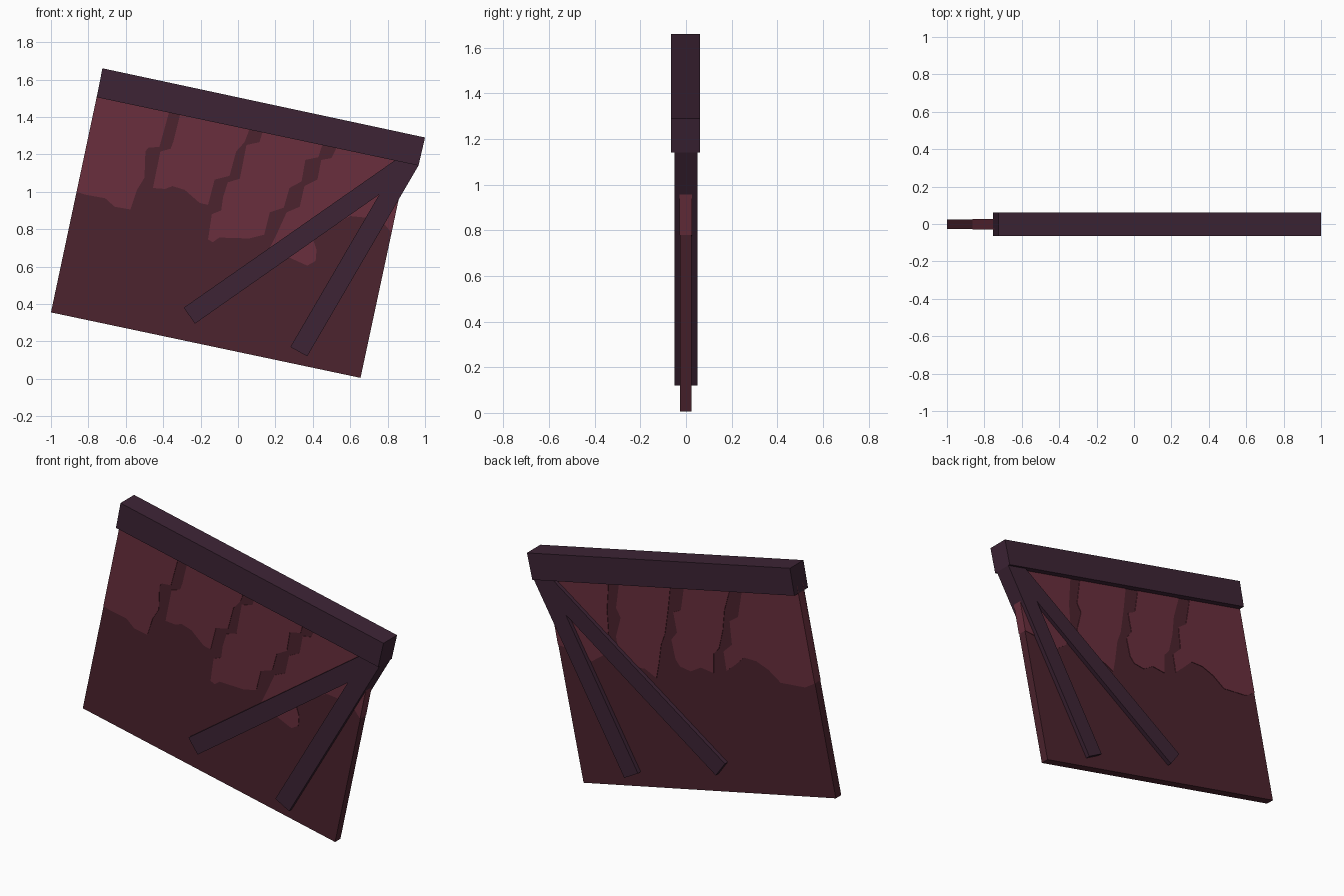
import bpy, bmesh

cube = bpy.data.objects.get("Cube")
if cube:
    bpy.data.objects.remove(cube)


def srgb(*rgb):
    return tuple(((c / 255 + 0.055) / 1.055) ** 2.4 for c in rgb) + (1.0,)


def material(name, colour):
    m = bpy.data.materials.new(name)
    m.use_nodes = True
    m.diffuse_color = colour
    bsdf = next(n for n in m.node_tree.nodes if n.type == 'BSDF_PRINCIPLED')
    bsdf.inputs["Base Color"].default_value = colour
    bsdf.inputs["Roughness"].default_value = 0.9
    return m


PLUM = material("plum frame", srgb(61, 36, 53))
DARK = material("dark maroon", srgb(76, 35, 46))
LIGHT = material("light crimson", srgb(106, 47, 61))


def prism(name, outline, y0, y1, mats):
    """Extrude an x-z outline from y0 to y1."""
    bm = bmesh.new()
    face = bm.faces.new([bm.verts.new((x, y0, z)) for x, z in outline])
    ext = bmesh.ops.extrude_face_region(bm, geom=[face], use_keep_orig=True)
    for v in ext["geom"]:
        if isinstance(v, bmesh.types.BMVert):
            v.co.y = y1
    bmesh.ops.recalc_face_normals(bm, faces=bm.faces)
    me = bpy.data.meshes.new(name)
    bm.to_mesh(me)
    bm.free()
    for m in mats:
        me.materials.append(m)
    ob = bpy.data.objects.new(name, me)
    bpy.context.collection.objects.link(ob)
    return ob


# Top beam
prism("top_beam", [(-0.755, 1.505), (0.965, 1.14), (1.0, 1.29), (-0.725, 1.66)],
      -0.065, 0.062, [PLUM])

# Two braces meeting at the beam's end
prism("braces", [(-0.29, 0.38), (-0.23, 0.295), (0.755, 0.985), (0.28, 0.17),
                 (0.37, 0.12), (0.965, 1.14), (0.95, 1.2), (0.885, 1.2)],
      -0.05, 0.05, [PLUM])

# Cloth panel, with the upper part of both side edges light
panel = prism("cloth_panel", [(-1, 0.355), (0.655, 0.005), (0.821, 0.78), (0.91, 1.2),
                              (-0.745, 1.55), (-0.863, 1.0)],
              -0.026, 0.024, [DARK, LIGHT])
for p in panel.data.polygons:
    if abs(p.normal.y) < 0.5 and p.center.z > 0.85:
        p.material_index = 1


# Light patches: outlines run along the ragged lower edge, ends tucked under the beam
def patch(name, edge, front):
    (xa, za), (xb, zb) = edge[0], edge[-1]
    outline = edge + [(xb + 0.015, zb + 0.07), (xa + 0.015, za + 0.07)]
    y = (-0.029, -0.025) if front else (0.023, 0.027)
    prism(name, outline, *y, [LIGHT])


patch("front_patch_1", [
    (-0.758, 1.495), (-0.863, 1.0), (-0.82, 0.985), (-0.71, 0.965), (-0.66, 0.92),
    (-0.575, 0.905), (-0.54, 1.01), (-0.5, 1.075), (-0.495, 1.215), (-0.48, 1.235),
    (-0.42, 1.24), (-0.37, 1.42)], True)
patch("front_patch_2", [
    (-0.31, 1.41), (-0.345, 1.27), (-0.36, 1.23), (-0.415, 1.215), (-0.455, 1.02),
    (-0.39, 1.015), (-0.35, 1.03), (-0.285, 1.01), (-0.205, 0.94), (-0.16, 0.93),
    (-0.125, 1.065), (-0.045, 1.085), (-0.01, 1.215), (0.035, 1.265), (0.06, 1.33)], True)
patch("front_patch_3", [
    (0.13, 1.315), (0.115, 1.265), (0.045, 1.25), (0.01, 1.07), (-0.055, 1.05),
    (-0.08, 0.97), (-0.09, 0.9), (-0.14, 0.88), (-0.16, 0.745), (-0.135, 0.73),
    (-0.1, 0.755), (0.06, 0.75), (0.14, 0.77), (0.17, 0.89), (0.245, 0.915),
    (0.275, 1.02), (0.34, 1.055), (0.36, 1.17), (0.43, 1.185), (0.45, 1.25)], True)
patch("front_patch_4", [
    (0.525, 1.23), (0.5, 1.18), (0.445, 1.17), (0.425, 1.065), (0.355, 1.03),
    (0.33, 0.92), (0.26, 0.89), (0.21, 0.78), (0.17, 0.7), (0.27, 0.65),
    (0.37, 0.605), (0.415, 0.63), (0.42, 0.69), (0.4, 0.75), (0.5, 0.81),
    (0.6, 0.87), (0.7, 0.86), (0.78, 0.83), (0.821, 0.78), (0.9, 1.155)], True)

patch("back_patch_1", [
    (-0.758, 1.495), (-0.863, 1.0), (-0.8, 0.96), (-0.64, 0.945), (-0.56, 1.0),
    (-0.48, 1.03), (-0.4, 1.03), (-0.34, 0.97), (-0.285, 0.92), (-0.265, 1.03),
    (-0.32, 1.085), (-0.305, 1.22), (-0.36, 1.26), (-0.385, 1.42)], False)
patch("back_patch_2", [
    (-0.305, 1.405), (-0.27, 1.275), (-0.26, 1.156), (-0.235, 1.04), (-0.2, 1.0),
    (-0.2, 0.885), (-0.116, 0.895), (-0.05, 0.855), (0.02, 0.865), (0.05, 0.9),
    (0.077, 1.01), (0.04, 1.06), (0.065, 1.175), (0.015, 1.2), (-0.005, 1.34)], False)
patch("back_patch_3", [
    (0.085, 1.32), (0.1, 1.175), (0.12, 1.03), (0.145, 0.96), (0.16, 0.84),
    (0.175, 0.755), (0.25, 0.79), (0.34, 0.78), (0.42, 0.82), (0.44, 0.93),
    (0.41, 1.05), (0.44, 1.1), (0.42, 1.255)], False)
patch("back_patch_4", [
    (0.49, 1.24), (0.5, 1.07), (0.49, 0.95), (0.52, 0.8), (0.6, 0.74),
    (0.7, 0.77), (0.821, 0.78), (0.9, 1.155)], False)
